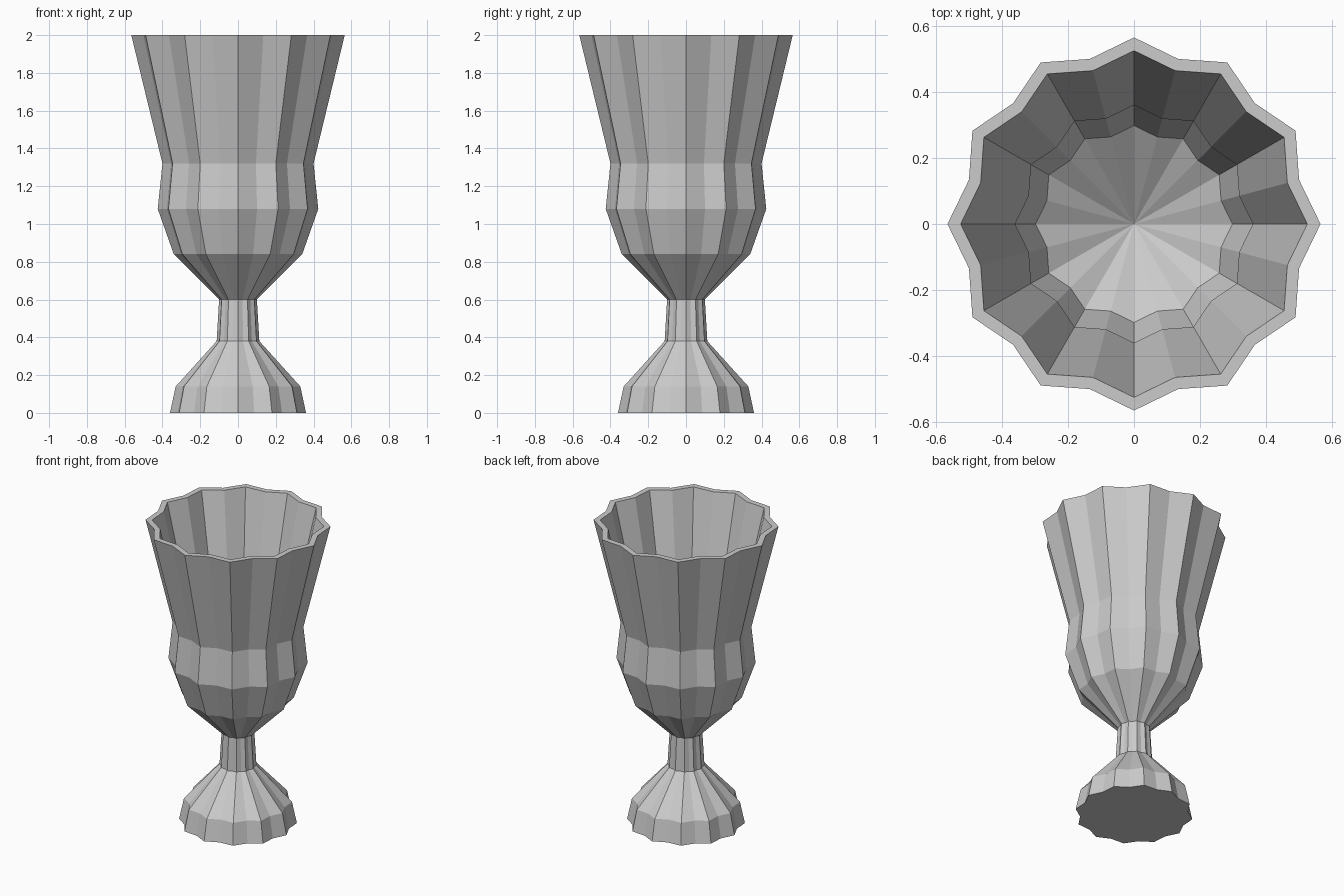
import bpy, bmesh
from math import sin, cos, pi

if "Cube" in bpy.data.objects:
    bpy.data.objects.remove(bpy.data.objects["Cube"])

SIDES = 24      # 12 ridges alternating with 12 grooves
GROOVE = 0.916  # groove radius relative to ridge radius

# (ridge radius, height): foot, stem, bowl outside, rim, bowl inside
PROFILE = [
    (0.36, 0.0), (0.33, 0.14), (0.113, 0.38), (0.10, 0.60),
    (0.34, 0.84), (0.425, 1.08), (0.40, 1.32), (0.565, 2.0),
    (0.525, 2.0), (0.36, 1.32), (0.383, 1.08), (0.298, 0.84),
]
FLOOR_Z = 0.64


def fluted_ring(bm, radius, z):
    ring = []
    for i in range(SIDES):
        r = radius * (GROOVE if i % 2 else 1.0)
        a = 2 * pi * i / SIDES
        ring.append(bm.verts.new((r * cos(a), r * sin(a), z)))
    return ring


bm = bmesh.new()
rings = [fluted_ring(bm, r, z) for r, z in PROFILE]

# Fluted walls
for low, high in zip(rings, rings[1:]):
    for i in range(SIDES):
        j = (i + 1) % SIDES
        bm.faces.new((low[i], low[j], high[j], high[i]))

# Flat underside
bm.faces.new(rings[0][::-1])

# Conical floor inside the bowl
tip = bm.verts.new((0, 0, FLOOR_Z))
for i in range(SIDES):
    bm.faces.new((rings[-1][i], rings[-1][(i + 1) % SIDES], tip))

bmesh.ops.recalc_face_normals(bm, faces=bm.faces)
mesh = bpy.data.meshes.new("fluted_goblet")
bm.to_mesh(mesh)
bm.free()
goblet = bpy.data.objects.new("fluted_goblet", mesh)
bpy.context.collection.objects.link(goblet)
